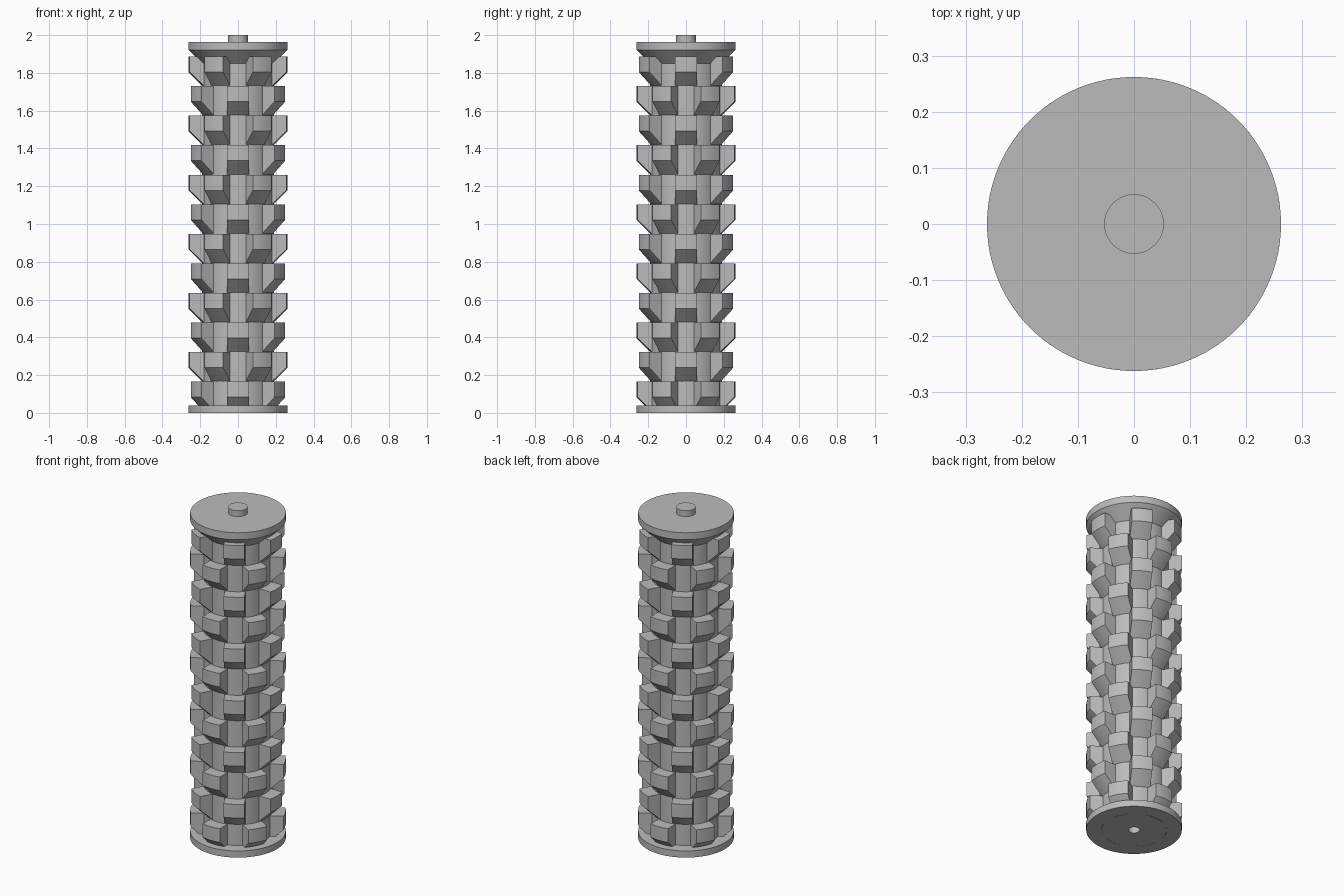
import bpy, bmesh, math
from mathutils import Matrix

cube = bpy.data.objects.get("Cube")
if cube:
    bpy.data.objects.remove(cube, do_unlink=True)

RIM, CORE = 0.262, 0.19          # outer and core radii
ROWS, PER_ROW = 12, 6            # staggered rows of teeth
FIRST_TOP, PITCH = 0.165, 0.1565
HALF_WIDTH, WALL = 0.057, 0.082  # tooth half width and upright height

grey = bpy.data.materials.new("plain grey")
grey.use_nodes = True
grey.diffuse_color = (0.5, 0.5, 0.5, 1)
grey.node_tree.nodes["Principled BSDF"].inputs["Base Color"].default_value = (0.5, 0.5, 0.5, 1)


def finish(name, bm):
    bmesh.ops.recalc_face_normals(bm, faces=bm.faces)
    mesh = bpy.data.meshes.new(name)
    bm.to_mesh(mesh)
    bm.free()
    mesh.materials.append(grey)
    obj = bpy.data.objects.new(name, mesh)
    bpy.context.collection.objects.link(obj)
    bpy.ops.object.select_all(action='DESELECT')
    obj.select_set(True)
    bpy.context.view_layer.objects.active = obj
    bpy.ops.object.shade_smooth_by_angle(angle=math.radians(30))
    return obj


def lathe(name, profile, steps=96):
    bm = bmesh.new()
    verts = [bm.verts.new((r, 0, z)) for r, z in profile]
    edges = [bm.edges.new(pair) for pair in zip(verts, verts[1:])]
    bmesh.ops.spin(bm, geom=verts + edges, cent=(0, 0, 0), axis=(0, 0, 1),
                   angle=math.tau, steps=steps, use_duplicate=False)
    bmesh.ops.remove_doubles(bm, verts=bm.verts, dist=0.0001)
    return finish(name, bm)


# Roller body: bored base disc, core, flared top disc and spindle
lathe("roller_body", [
    (0, 0.1), (0.032, 0.1), (0.032, 0), (RIM, 0), (RIM, 0.04), (CORE, 0.04),
    (CORE, 1.85), (RIM, 1.922), (RIM, 1.964), (0.053, 1.964), (0.053, 2), (0, 2)])


def add_tooth(bm, top, angle):
    """Parallel-sided block with a curved face and a 45 degree underside."""
    inner = CORE - 0.012
    section = [(inner, top), (RIM, top), (RIM, top - WALL),
               (inner, top - WALL - (RIM - inner))]
    turn = Matrix.Rotation(angle, 4, 'Z')
    steps = 6
    slices = []
    for i in range(steps + 1):
        x = HALF_WIDTH * (2 * i / steps - 1)
        slices.append([bm.verts.new((x, -math.sqrt(r * r - x * x), z)) for r, z in section])
    for a, b in zip(slices, slices[1:]):
        for j in range(4):
            k = (j + 1) % 4
            bm.faces.new((a[j], a[k], b[k], b[j]))
    bm.faces.new(slices[0])
    bm.faces.new(slices[-1])
    bmesh.ops.transform(bm, matrix=turn, verts=[v for s in slices for v in s])


# Teeth: each row is turned half a step from the one below
for row in range(ROWS):
    ring = bmesh.new()
    for n in range(PER_ROW):
        add_tooth(ring, FIRST_TOP + row * PITCH, math.tau / PER_ROW * (n + 0.5 * (row % 2)))
    finish(f"tooth_row_{row + 1}", ring)
